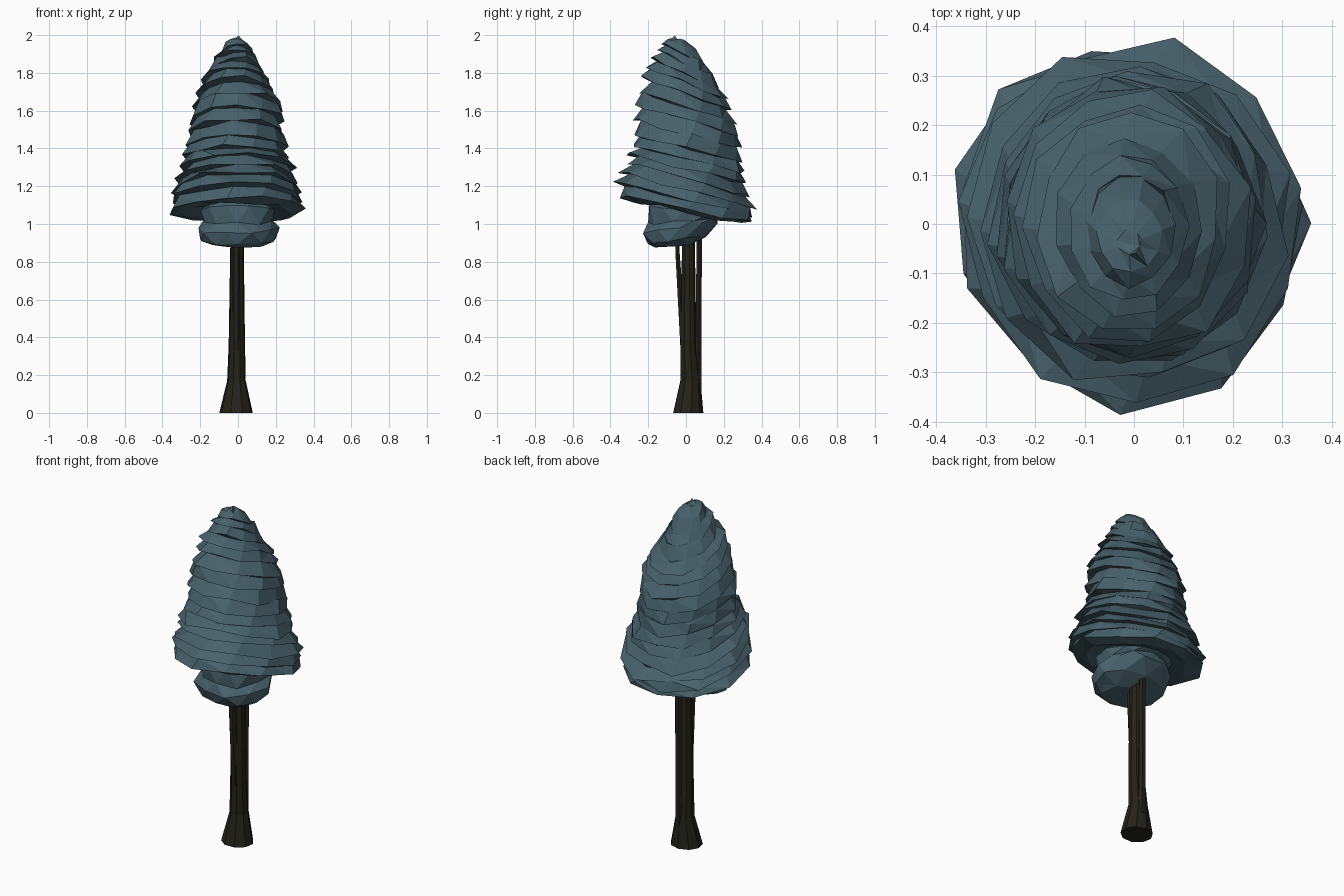
import bpy, bmesh, random
from math import sin, cos, pi

random.seed(4)


def material(name, rgb):
    m = bpy.data.materials.new(name)
    m.diffuse_color = (*rgb, 1)
    return m


LEAF = material("blue_green_needles", (0.065, 0.122, 0.15))
BARK = material("dark_bark", (0.018, 0.016, 0.010))


def loft(name, rings, sides, mat, jr=0.0, jz=0.0):
    """Skin rings of (x, y, z, rx, ry, slope, twist); slope drops the ring toward the back."""
    bm = bmesh.new()
    rows = []
    for x, y, z, rx, ry, slope, twist in rings:
        row = []
        for i in range(sides):
            a = 2 * pi * i / sides + twist
            k = 1 + random.uniform(-jr, jr)
            dy = ry * k * sin(a)
            row.append(bm.verts.new((x + rx * k * cos(a), y + dy,
                                     z - slope * dy + random.uniform(-jz, jz))))
        rows.append(row)
    for lo, hi in zip(rows, rows[1:]):
        for i in range(sides):
            j = (i + 1) % sides
            bm.faces.new((lo[i], lo[j], hi[j], hi[i]))
    bm.faces.new(rows[0][::-1])
    bm.faces.new(rows[-1])
    if jr:
        bmesh.ops.triangulate(bm, faces=bm.faces[:])
    bmesh.ops.recalc_face_normals(bm, faces=bm.faces[:])
    me = bpy.data.meshes.new(name)
    bm.to_mesh(me)
    bm.free()
    me.materials.append(mat)
    ob = bpy.data.objects.new(name, me)
    bpy.context.collection.objects.link(ob)
    return ob


# Trunk with flared foot, and two thin stems splitting from it
loft("trunk", [(-0.01, 0.01, 0, 0.09, 0.082, 0, 0.2),
               (-0.008, 0.022, 0.17, 0.05, 0.055, 0, 0.2),
               (-0.006, 0.012, 0.36, 0.044, 0.043, 0, 0.2),
               (-0.005, 0.012, 0.9, 0.036, 0.035, 0, 0.2),
               (-0.005, 0.01, 1.1, 0.03, 0.03, 0, 0.2)], 9, BARK)
loft("back_stem", [(0.0, 0.06, 0.1, 0.022, 0.025, 0, 0),
                   (0.0, 0.066, 0.25, 0.022, 0.018, 0, 0),
                   (0.0, 0.071, 1.1, 0.022, 0.016, 0, 0)], 6, BARK)
loft("front_stem", [(-0.01, -0.01, 0.3, 0.022, 0.02, 0, 0),
                    (-0.01, -0.045, 0.85, 0.02, 0.013, 0, 0),
                    (-0.01, -0.05, 1.1, 0.02, 0.013, 0, 0)], 6, BARK)

# Lower clump of needles hanging in front under the crown, its back rising into the crown
loft("lower_clump", [(0, -0.08, 0.89, 0.14, 0.09, -0.05, 0.1),
                     (0, -0.05, 0.915, 0.205, 0.15, -0.14, 0.3),
                     (0, -0.03, 0.98, 0.215, 0.20, -0.15, 0.0),
                     (0, -0.015, 1.02, 0.19, 0.185, -0.1, 0.3),
                     (0, 0.0, 1.07, 0.195, 0.205, 0.1, 0.0),
                     (0, 0.0, 1.12, 0.15, 0.15, 0.2, 0.0)],
     10, LEAF, 0.05, 0.01)

# Crown: tiers of (centre height, rim radius, slope), each rim overhanging a crease
tiers = [(1.075, 0.35, 0.2), (1.125, 0.355, 0.24), (1.18, 0.345, 0.27), (1.235, 0.325, 0.27),
         (1.29, 0.31, 0.25), (1.345, 0.285, 0.25), (1.405, 0.265, 0.25),
         (1.475, 0.258, 0.27), (1.545, 0.25, 0.3), (1.62, 0.238, 0.33), (1.685, 0.21, 0.38),
         (1.745, 0.185, 0.42), (1.80, 0.15, 0.45), (1.855, 0.12, 0.45), (1.90, 0.09, 0.45)]
rings = [(0, 0.02, 1.095, 0.10, 0.10, 0.2, 0.0), (0, 0.01, 1.06, 0.27, 0.28, 0.2, 0.0)]
last = len(tiers) - 1
for i, (z, r, s) in enumerate(tiers):
    t = i / last
    cy = 0.002 + 0.06 * t * (1 - t) - 0.015 * t
    ry = r * (1.04 + 0.22 * t * t)          # upper tiers are deeper than wide
    cx = -0.008
    if i:
        k = random.uniform(0.86, 0.93)
        rings.append((cx, cy + 0.01, z - 0.002, r * k, ry * k, s, 0.09 * i))
    rings.append((cx, cy, z, r, ry, s, 0.09 * i))
rings += [(-0.008, -0.025, 1.95, 0.065, 0.075, 0.4, 1.3),
          (-0.01, -0.036, 1.985, 0.024, 0.026, 0.3, 1.3)]
loft("crown", rings, 11, LEAF, 0.06, 0.012)
